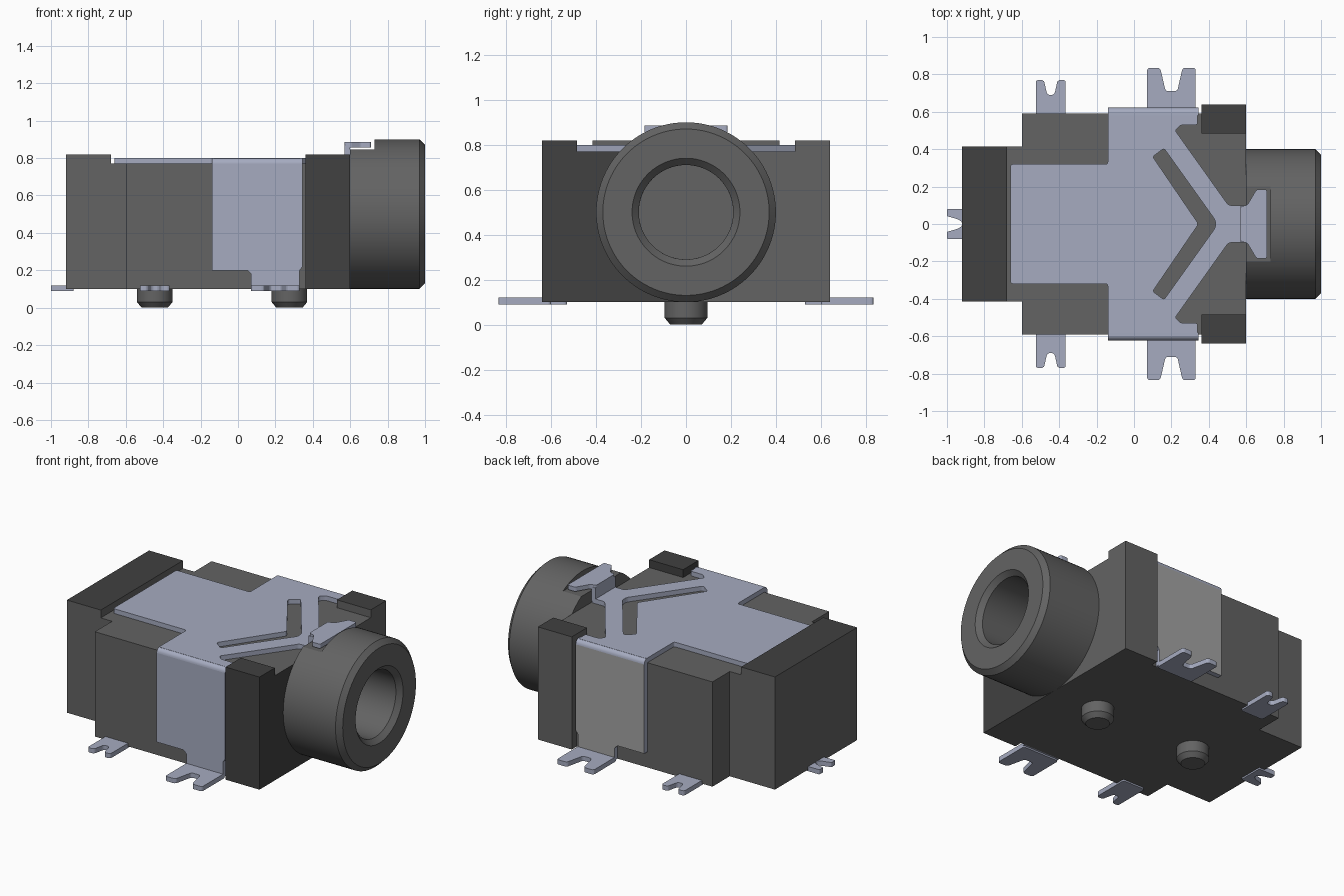
import bpy
import bmesh
from math import cos, sin, pi, radians
from mathutils import Vector

default = bpy.data.objects.get("Cube")
if default:
    bpy.data.objects.remove(default)


def material(name, rgb):
    m = bpy.data.materials.new(name)
    m.use_nodes = True
    m.diffuse_color = (*rgb, 1)
    m.node_tree.nodes["Principled BSDF"].inputs["Base Color"].default_value = (*rgb, 1)
    return m


GREY = material("grey plastic", (0.125, 0.125, 0.125))
DARK = material("dark plastic", (0.052, 0.052, 0.052))
METAL = material("blue grey metal", (0.38, 0.41, 0.53))
PLAIN = material("plain grey metal", (0.37, 0.37, 0.37))

# Axis order used to lay a flat outline in each plane: (u, v, depth) -> xyz
PLANES = {
    "xy": lambda u, v, d: Vector((u, v, d)),
    "xz": lambda u, v, d: Vector((u, d, v)),
    "yz": lambda u, v, d: Vector((d, u, v)),
}


def finish(name, bm, mats, rule=None):
    bmesh.ops.recalc_face_normals(bm, faces=bm.faces)
    if rule:
        for f in bm.faces:
            f.material_index = int(rule(f.normal, f.calc_center_median()))
    mesh = bpy.data.meshes.new(name)
    bm.to_mesh(mesh)
    bm.free()
    for m in mats:
        mesh.materials.append(m)
    obj = bpy.data.objects.new(name, mesh)
    bpy.context.collection.objects.link(obj)
    return obj


def prism(name, outline, low, high, mats, plane="xy", rounding=0, rule=None, split=False):
    """Extrude an outline between two depths, with optional rounded corners."""
    bm = bmesh.new()
    put = PLANES[plane]
    face = bm.faces.new([bm.verts.new(put(u, v, low)) for u, v in outline])
    if rounding:
        bmesh.ops.bevel(bm, geom=bm.verts[:], offset=rounding, segments=3,
                        profile=0.5, affect='VERTICES', clamp_overlap=True)
    made = bmesh.ops.extrude_face_region(bm, geom=bm.faces[:])
    moved = [g for g in made["geom"] if isinstance(g, bmesh.types.BMVert)]
    bmesh.ops.translate(bm, verts=moved, vec=put(0, 0, high - low))
    if split:
        bmesh.ops.bisect_plane(bm, geom=bm.verts[:] + bm.edges[:] + bm.faces[:],
                               plane_co=(0, 0, 0), plane_no=(0, 1, 0))
    return finish(name, bm, mats, rule)


def box(name, x0, x1, y0, y1, z0, z1, mats, rule=None):
    return prism(name, [(x0, y0), (x1, y0), (x1, y1), (x0, y1)], z0, z1, mats, rule=rule)


def lathe(name, profile, axis, centre, mats, steps=64):
    """Revolve (along, radius) points about the x or z axis."""
    bm = bmesh.new()
    rings = []
    for along, r in profile:
        ring = []
        for i in range(steps):
            c, s = r * cos(2 * pi * i / steps), r * sin(2 * pi * i / steps)
            p = Vector((along, c, s) if axis == "x" else (c, s, along))
            ring.append(bm.verts.new(p + Vector(centre)))
        rings.append(ring)
    for a, b in zip(rings, rings[1:]):
        for i in range(steps):
            j = (i + 1) % steps
            bm.faces.new((a[i], a[j], b[j], b[i]))
    bm.faces.new(rings[0])
    bm.faces.new(rings[-1])
    return finish(name, bm, mats)


def cut(obj, cutter):
    mod = obj.modifiers.new("cut", 'BOOLEAN')
    mod.object = cutter
    mod.operation = 'DIFFERENCE'
    mod.solver = 'EXACT'
    bpy.context.view_layer.objects.active = obj
    bpy.ops.object.modifier_apply(modifier=mod.name)
    bpy.data.objects.remove(cutter)


def smooth(obj):
    bpy.ops.object.select_all(action='DESELECT')
    obj.select_set(True)
    bpy.context.view_layer.objects.active = obj
    bpy.ops.object.shade_smooth_by_angle(angle=radians(25))


def mirrored(half):
    """Complete an outline given for +y by reflecting it in y."""
    return half + [(x, -y) for x, y in reversed(half)]


# Housing: stepped plan, with dark front corner faces
half_plan = [(-0.92, 0.415), (-0.6, 0.415), (-0.6, 0.59), (0.36, 0.59), (0.36, 0.64), (0.6, 0.64)]
housing = prism(
    "housing", mirrored(half_plan), 0.1, 0.77, [GREY, DARK], split=True,
    rule=lambda n, c: (n.x > 0.9 and c.x > 0.59 and c.y < 0) or (n.y < -0.9 and c.y < -0.62))
cut(housing, lathe("bore_cutter", [(-0.4, 0.21), (0.7, 0.21)], "x", (0, 0, 0.5), [GREY]))
smooth(housing)

# Raised rear ridge and front corner posts
box("rear_ridge", -0.92, -0.68, -0.415, 0.415, 0.77, 0.82, [GREY, DARK],
    rule=lambda n, c: n.z > 0.9)
box("left_post", 0.36, 0.6, 0.485, 0.64, 0.77, 0.82, [GREY, DARK],
    rule=lambda n, c: n.z > 0.9)
box("right_post", 0.36, 0.6, -0.64, -0.485, 0.77, 0.82, [DARK])

# Socket barrel with chamfered rims, open bore and a flat on top
barrel = lathe("socket_barrel", [(0.6, 0.4), (0.97, 0.4), (1.0, 0.37), (1.0, 0.24),
                                 (0.97, 0.21), (0.6, 0.21)], "x", (0, 0, 0.5), [GREY], 96)
bm = bmesh.new()
bm.from_mesh(barrel.data)
# Replace the two end discs by a ring so the bore stays open
bmesh.ops.delete(bm, geom=[f for f in bm.faces if len(f.verts) > 4], context='FACES_ONLY')
bmesh.ops.bridge_loops(bm, edges=[e for e in bm.edges if e.is_boundary])
bmesh.ops.recalc_face_normals(bm, faces=bm.faces)
bm.to_mesh(barrel.data)
bm.free()
cut(barrel, box("flat_cutter", 0.5, 0.73, -0.205, 0.205, 0.846, 1.0, [GREY]))
smooth(barrel)

# Locating pegs
for name, x in (("rear_peg", -0.445), ("front_peg", 0.275)):
    smooth(lathe(name, [(0, 0.07), (0.03, 0.095), (0.1, 0.095)], "z", (x, 0, 0), [GREY], 48))

# Top cover with a chevron slot
half_cover = [(-0.66, 0.32), (-0.14, 0.32), (-0.14, 0.6), (0.34, 0.6),
              (0.34, 0.53), (0.25, 0.53), (0.22, 0.5), (0.505, 0.1), (0.6, 0.1)]
cover = prism("top_cover", mirrored(half_cover), 0.77, 0.8, [METAL], rounding=0.012)
half_slot = [(0.1, 0.36), (0.16, 0.405), (0.435, 0.02)]
chevron = mirrored(half_slot) + [(0.345, 0)]
cut(cover, prism("slot_cutter", chevron, 0.7, 0.9, [METAL], rounding=0.012))

# Raised front tab of the cover
box("tab_riser", 0.57, 0.6, -0.1, 0.1, 0.78, 0.87, [METAL])
half_tab = [(0.57, 0.095), (0.605, 0.1), (0.655, 0.185), (0.71, 0.185)]
prism("tab_lip", mirrored(half_tab), 0.857, 0.885, [METAL], rounding=0.01)


def foot(name, x0, x1, y0, y1, notch, side):
    """Solder foot with a tapered notch in its outer end."""
    mid, w = (x0 + x1) / 2, (x1 - x0)
    pts = [(x0, y0), (x0, y1), (mid - w * 0.23, y1), (mid - w * 0.12, notch),
           (mid + w * 0.12, notch), (mid + w * 0.23, y1), (x1, y1), (x1, y0)]
    prism(name, [(x, y * side) for x, y in pts], 0.09, 0.12, [METAL], rounding=0.014)


# Folded side plates, bends and side feet
skirt = [(-0.14, 0.77), (-0.14, 0.2), (0.05, 0.2), (0.07, 0.18), (0.07, 0.1),
         (0.33, 0.1), (0.33, 0.2), (0.345, 0.22), (0.345, 0.77)]
for label, side in (("left", 1), ("right", -1)):
    prism(label + "_side_plate", skirt, 0.59 * side, 0.622 * side, [METAL, PLAIN], "xz",
          rule=lambda n, c: n.y > 0.9 and c.y > 0.6)
    arc = [(0.592 + 0.03 * sin(a * pi / 12), 0.77 + 0.03 * cos(a * pi / 12)) for a in range(7)]
    bend = [(y * side, z) for y, z in [(0.58, 0.77), (0.58, 0.8)] + arc]
    smooth(prism(label + "_cover_bend", bend, -0.14, 0.345, [METAL], "yz"))
    foot(label + "_front_foot", 0.07, 0.33, 0.6, 0.835, 0.71, side)
    foot(label + "_rear_foot", -0.525, -0.365, 0.53, 0.77, 0.69, side)

# Forked end foot
prism("end_foot", mirrored([(-0.92, 0.01), (-0.94, 0.025), (-1.0, 0.042), (-1.0, 0.08), (-0.88, 0.08)]),
      0.09, 0.12, [METAL], rounding=0.006)
